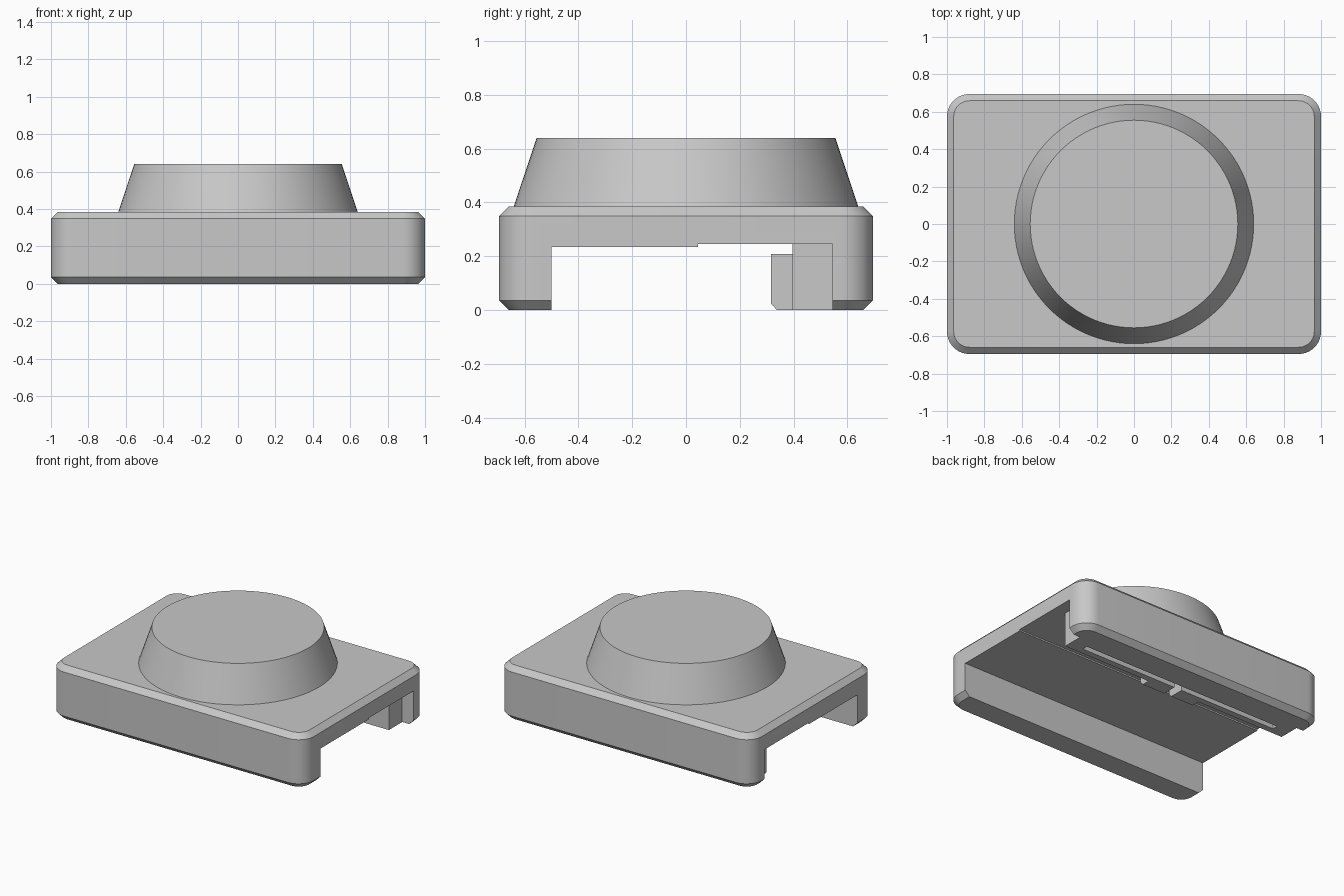
import bpy, bmesh
from math import pi, cos, sin, radians

if "Cube" in bpy.data.objects:
    bpy.data.objects.remove(bpy.data.objects["Cube"])

grey = bpy.data.materials.new("plain_grey")
grey.use_nodes = True
color = (0.58, 0.58, 0.58, 1)
grey.diffuse_color = color
grey.node_tree.nodes["Principled BSDF"].inputs["Base Color"].default_value = color


def loft(name, rings):
    """Skin matching rings of points into a closed solid."""
    bm = bmesh.new()
    loops = [[bm.verts.new(p) for p in ring] for ring in rings]
    n = len(loops[0])
    for a, b in zip(loops, loops[1:]):
        for i in range(n):
            j = (i + 1) % n
            bm.faces.new((a[i], a[j], b[j], b[i]))
    bm.faces.new(loops[0][::-1])
    bm.faces.new(loops[-1])
    bmesh.ops.recalc_face_normals(bm, faces=bm.faces)
    mesh = bpy.data.meshes.new(name)
    bm.to_mesh(mesh)
    bm.free()
    mesh.materials.append(grey)
    obj = bpy.data.objects.new(name, mesh)
    bpy.context.collection.objects.link(obj)
    return obj


def select(obj):
    bpy.ops.object.select_all(action='DESELECT')
    obj.select_set(True)
    bpy.context.view_layer.objects.active = obj


def smooth(obj):
    select(obj)
    bpy.ops.object.shade_smooth_by_angle(angle=radians(25))


def rounded_ring(inset, z, hx=1.0, hy=0.695, r=0.12, steps=10):
    """Rounded rectangle outline, offset inwards."""
    points = []
    for k, (sx, sy) in enumerate([(1, 1), (-1, 1), (-1, -1), (1, -1)]):
        for i in range(steps + 1):
            a = (k + i / steps) * pi / 2
            points.append((sx * (hx - r) + (r - inset) * cos(a),
                           sy * (hy - r) + (r - inset) * sin(a), z))
    return points


def circle(r, z, n=96):
    return [(r * cos(2 * pi * i / n), r * sin(2 * pi * i / n), z) for i in range(n)]


def extrude_x(name, profile, x0, x1):
    return loft(name, [[(x, y, z) for y, z in profile] for x in (x0, x1)])


def mirror_x(obj):
    mod = obj.modifiers.new("mirror", 'MIRROR')
    mod.use_axis[0] = True


# Body: rounded block with chamfered top and bottom edges
top, chamfer = 0.385, 0.036
body = loft("body", [rounded_ring(chamfer, 0), rounded_ring(0, chamfer),
                     rounded_ring(0, top - chamfer), rounded_ring(chamfer, top)])

# Rail channel through the underside, with a small step in its ceiling
channel = extrude_x("channel_cutter", [(-0.5, -0.1), (0.545, -0.1), (0.545, 0.245),
                                       (0.045, 0.245), (0.045, 0.235), (-0.5, 0.235)],
                    -1.2, 1.2)
channel.hide_render = True
cut = body.modifiers.new("channel", 'BOOLEAN')
cut.operation = 'DIFFERENCE'
cut.solver = 'EXACT'
cut.object = channel
select(body)
bpy.ops.object.modifier_apply(modifier="channel")
bpy.data.objects.remove(channel)
smooth(body)

# Tapered round knob on top
smooth(loft("knob", [circle(0.64, top), circle(0.555, 0.64)]))

# Spring arms along the back wall, with a slot behind and a gap in the middle
outline = [(0.03, 0.395), (0.91, 0.395), (0.91, 0.545), (0, 0.545),
           (0, 0.48), (0.8, 0.48), (0.8, 0.44), (0.03, 0.44)]
arms = loft("spring_arms", [[(x, y, z) for x, y in outline] for z in (0, 0.245)])
mirror_x(arms)

# Hooks at the free ends of the arms
hooks = extrude_x("hooks", [(0.395, 0), (0.395, 0.208), (0.315, 0.208),
                            (0.315, 0.025), (0.338, 0)], 0.03, 0.21)
mirror_x(hooks)
